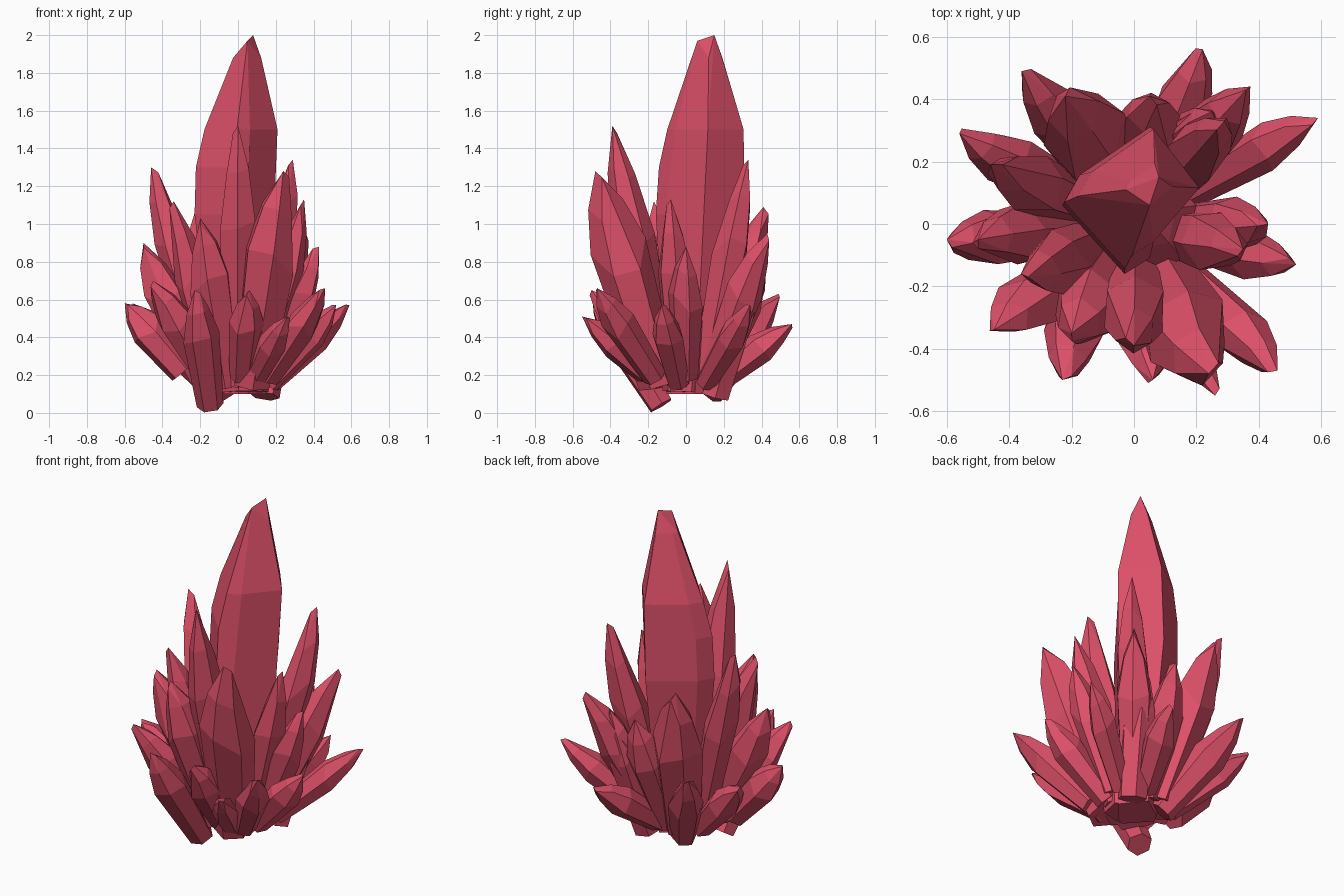
import bpy, bmesh, math, random
from mathutils import Vector

if "Cube" in bpy.data.objects:
    bpy.data.objects.remove(bpy.data.objects["Cube"])

random.seed(11)
mat = bpy.data.materials.new("crystal_red")
mat.diffuse_color = (0.72, 0.08, 0.14, 1)
mat.use_nodes = True
mat.node_tree.nodes["Principled BSDF"].inputs["Base Color"].default_value = mat.diffuse_color


def hull_object(name, points):
    """Turn a point cloud into a flat-faceted convex solid."""
    bm = bmesh.new()
    for p in points:
        bm.verts.new(p)
    bmesh.ops.convex_hull(bm, input=bm.verts[:])
    loose = [v for v in bm.verts if not v.link_faces]
    bmesh.ops.delete(bm, geom=loose, context='VERTS')
    bmesh.ops.dissolve_limit(bm, angle_limit=math.radians(5), verts=bm.verts[:], edges=bm.edges[:])
    bmesh.ops.recalc_face_normals(bm, faces=bm.faces[:])
    me = bpy.data.meshes.new(name)
    bm.to_mesh(me)
    bm.free()
    me.materials.append(mat)
    ob = bpy.data.objects.new(name, me)
    bpy.context.collection.objects.link(ob)


def crystal(name, base, tip, r, sides=6, shoulder=0.6, foot=0.72):
    """Faceted shard: narrow foot, wide shoulder, tapering to a chisel tip."""
    base, tip = Vector(base), Vector(tip)
    axis = tip - base
    length = axis.length
    d = axis.normalized()
    u = d.orthogonal().normalized()
    v = d.cross(u)
    turn = random.uniform(0, 6.28)
    wob = [random.uniform(0.92, 1.12) for _ in range(sides)]
    lift = [random.uniform(-0.07, 0.07) for _ in range(sides)]

    def at(t, i, k):
        a = turn + math.tau * i / sides
        return base + d * length * t + (u * math.cos(a) + v * math.sin(a)) * r * k

    pts = [tip, at(0.97, random.randrange(sides), 0.3)]
    for i in range(sides):
        pts += [at(0, i, foot * wob[i]), at(shoulder + lift[i], i, wob[i]),
                at(shoulder + 0.22 + lift[i] / 2, i, 0.63 * wob[i])]
    hull_object(name, pts)


# central spire: one diamond-like outline scaled up the axis, with a ridged top
outline = [(-0.23, 0.0), (-0.18, 0.09), (0.05, 0.25), (0.22, 0.03), (0.05, -0.17), (-0.03, -0.22)]
levels = [(0.1, 0.6, 0.02, 0.03), (1.05, 1.0, 0.0, 0.06), (1.3, 0.97, 0.0, 0.07),
          (1.5, 0.86, 0.02, 0.09), (1.88, 0.33, 0.05, 0.11)]
spire = [(0.08, 0.15, 2.0), (0.05, 0.06, 1.97)]
for z, s, cx, cy in levels:
    spire += [(cx + x * s, cy + y * s, z) for x, y in outline]
hull_object("main_spire", spire)

# tall shards around the spire: tip x, y, z, radius
tall = [
    (0.00, -0.39, 1.52, 0.105), (0.24, -0.48, 1.28, 0.145),
    (-0.20, -0.35, 1.03, 0.115), (-0.34, -0.17, 1.12, 0.105),
    (-0.46, 0.19, 1.30, 0.100), (0.29, 0.33, 1.34, 0.095),
    (0.36, 0.43, 0.95, 0.105), (0.05, 0.41, 0.86, 0.105),
    (-0.22, 0.41, 1.09, 0.130), (0.35, -0.08, 1.13, 0.090),
]
for n, (x, y, z, r) in enumerate(tall):
    crystal(f"tall_shard_{n + 1}", (x * 0.3, y * 0.3, 0.15), (x, y, z), r)

# middle shards
mid = [
    (0.43, 0.00, 0.88, 0.095), (-0.50, -0.05, 0.90, 0.105),
    (-0.45, -0.34, 0.70, 0.095), (0.06, -0.50, 0.65, 0.090),
    (0.46, -0.47, 0.66, 0.088),
]
for n, (x, y, z, r) in enumerate(mid):
    crystal(f"middle_shard_{n + 1}", (x * 0.35, y * 0.35, 0.19), (x, y, z), r)

# low splayed shards
low = [
    (0.22, 0.56, 0.47, 0.085), (0.59, 0.34, 0.57, 0.078),
    (0.52, -0.13, 0.57, 0.082), (0.26, -0.55, 0.51, 0.076),
    (-0.56, 0.29, 0.58, 0.088),
]
for n, (x, y, z, r) in enumerate(low):
    crystal(f"low_shard_{n + 1}", (x * 0.3, y * 0.3, 0.16), (x, y, z), r)
crystal("low_shard_left", (-0.29, -0.03, 0.22), (-0.60, -0.05, 0.58), 0.09, foot=0.8)

# shards whose roots poke out underneath
crystal("root_shard_front", (-0.15, -0.13, 0.04), (-0.23, -0.50, 0.65), 0.092)
crystal("root_shard_left", (-0.08, 0.13, 0.10), (-0.36, 0.49, 0.63), 0.092)
crystal("root_shard_back", (0.14, 0.15, 0.09), (0.25, 0.36, 0.85), 0.09, foot=0.85)
crystal("root_core", (0.04, 0.0, 0.11), (0.03, 0.03, 0.7), 0.17)
